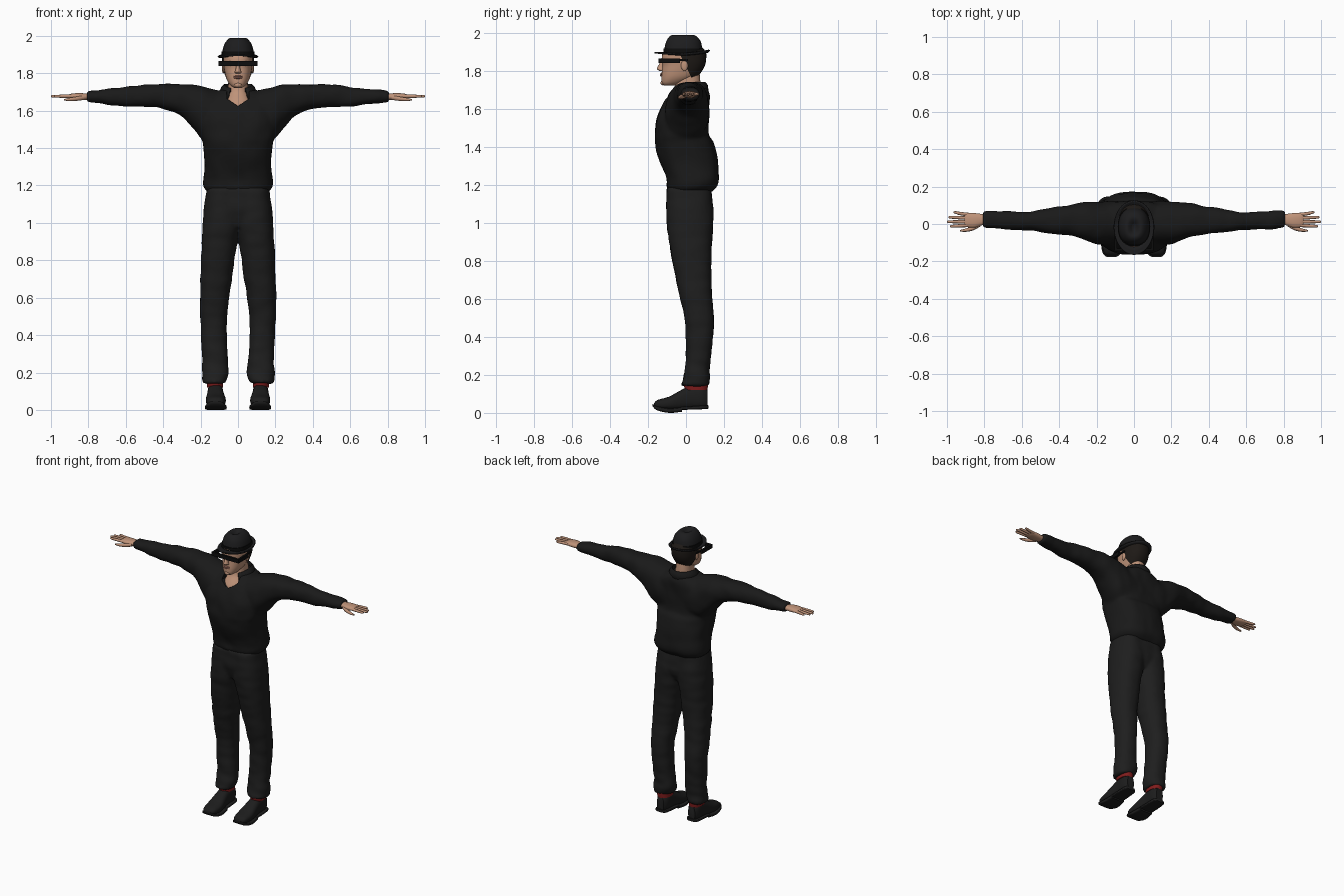
import bpy, bmesh, math
from mathutils import Vector, Matrix, noise

if "Cube" in bpy.data.objects:
    bpy.data.objects.remove(bpy.data.objects["Cube"])


def material(name, r, g, b):
    m = bpy.data.materials.new(name)
    m.use_nodes = True
    m.diffuse_color = (r, g, b, 1)
    bsdf = m.node_tree.nodes["Principled BSDF"]
    bsdf.inputs["Base Color"].default_value = (r, g, b, 1)
    bsdf.inputs["Roughness"].default_value = 0.8
    return m


SHIRT = material("black shirt", .010, .010, .010)
CLOTH = material("black trousers", .013, .013, .013)
LEATHER = material("black leather", .012, .012, .012)
FELT = material("black felt", .012, .012, .013)
VISOR = material("black plastic", .004, .004, .004)
SKIN = material("skin", .52, .29, .19)
LIPS = material("lips", .38, .17, .13)
HAIR = material("dark hair", .013, .010, .008)
RED = material("red sock", .22, .012, .012)


def smooth_rings(rings, steps):
    """Catmull-Rom interpolation between the given rings."""
    out = []
    for i in range(len(rings) - 1):
        a, b, c, d = (rings[max(0, min(len(rings) - 1, i + k))] for k in (-1, 0, 1, 2))
        for s in range(steps):
            t = s / steps
            out.append([q + t * (r - p + t * (2*p - 5*q + 4*r - w + t * (3*(q - r) + w - p))) / 2
                        for p, q, r, w in zip(a, b, c, d)])
    return out + [list(rings[-1])]


def loft(bm, axis, rings, power=2.3, sides=28, steps=3):
    """Closed skin over rounded sections: (position, u min, u max, v min, v max)."""
    order = {"x": (2, 0, 1), "y": (0, 2, 1), "z": (0, 1, 2)}[axis]
    loops = []
    for t, u0, u1, v0, v1 in smooth_rings(rings, steps):
        loop = []
        for k in range(sides):
            a = math.tau * k / sides
            c, s = math.cos(a), math.sin(a)
            u = (u0 + u1) / 2 + (u1 - u0) / 2 * math.copysign(abs(c) ** (2 / power), c)
            v = (v0 + v1) / 2 + (v1 - v0) / 2 * math.copysign(abs(s) ** (2 / power), s)
            uvt = (u, v, t)
            loop.append(bm.verts.new([uvt[i] for i in order]))
        loops.append(loop)
    for lo, hi in zip(loops, loops[1:]):
        for k in range(sides):
            j = (k + 1) % sides
            bm.faces.new((lo[k], lo[j], hi[j], hi[k]))
    bm.faces.new(loops[0])
    bm.faces.new(loops[-1])


def ball(bm, center, size):
    m = Matrix.Translation(center) @ Matrix.Diagonal((*size, 1))
    bmesh.ops.create_uvsphere(bm, u_segments=16, v_segments=10, radius=1, matrix=m)


def box(bm, center, size):
    bmesh.ops.create_cube(bm, size=1, matrix=Matrix.Translation(center) @ Matrix.Diagonal((*size, 1)))


def reflect(bm):
    bmesh.ops.scale(bm, vec=(-1, 1, 1), verts=bm.verts)


def activate(ob):
    bpy.ops.object.select_all(action='DESELECT')
    ob.select_set(True)
    bpy.context.view_layer.objects.active = ob


def finish(bm, name, mat, angle=50):
    bmesh.ops.recalc_face_normals(bm, faces=bm.faces)
    me = bpy.data.meshes.new(name)
    bm.to_mesh(me)
    me.materials.append(mat)
    ob = bpy.data.objects.new(name, me)
    bpy.context.collection.objects.link(ob)
    activate(ob)
    bpy.ops.object.shade_smooth_by_angle(angle=math.radians(angle))
    return ob


def pair(bm, name, mat):
    finish(bm, "left_" + name, mat)
    reflect(bm)
    finish(bm, "right_" + name, mat)


def sew(ob, voxel, fold):
    """Fuse overlapping volumes into one garment, then press folds into it."""
    rem = ob.modifiers.new("fuse", 'REMESH')
    rem.mode, rem.voxel_size = 'VOXEL', voxel
    sm = ob.modifiers.new("soften", 'SMOOTH')
    sm.factor, sm.iterations = .5, 5
    activate(ob)
    bpy.ops.object.convert(target='MESH')
    moves = [v.normal * fold(v.co) for v in ob.data.vertices]
    for v, d in zip(ob.data.vertices, moves):
        v.co += d
    bpy.ops.object.shade_smooth_by_angle(angle=math.radians(60))


# Shirt: body and both sleeves fused, neckline cut open
body = [(1.16, .15, -.085, .13), (1.19, .18, -.1, .16), (1.23, .183, -.1, .172),
        (1.3, .176, -.125, .166), (1.37, .18, -.15, .156), (1.43, .186, -.162, .142),
        (1.46, .195, -.162, .12), (1.55, .21, -.152, .117), (1.63, .2, -.117, .122),
        (1.68, .15, -.08, .12), (1.71, .09, -.05, .105)]
sleeve = [(.08, -.1, .12, 1.42, 1.7), (.18, -.11, .12, 1.44, 1.725), (.24, -.09, .117, 1.505, 1.738),
          (.3, -.07, .11, 1.57, 1.74), (.36, -.058, .097, 1.6, 1.74), (.45, -.047, .082, 1.62, 1.74),
          (.55, -.033, .064, 1.62, 1.733), (.65, -.028, .064, 1.628, 1.718),
          (.75, -.023, .067, 1.643, 1.708), (.807, -.022, .07, 1.646, 1.704)]
bm = bmesh.new()
loft(bm, "x", sleeve)
reflect(bm)
loft(bm, "x", sleeve)
loft(bm, "z", [(z, -w, w, f, b) for z, w, f, b in body], power=2.6)
shirt = finish(bm, "shirt", SHIRT)
sew(shirt, .011, lambda p: .002 + .006 * noise.noise(Vector((p.x * 14, p.y * 9, p.z * 11))))

bm = bmesh.new()
outline = [(0, 1.625), (.06, 1.665), (.06, 1.8), (-.06, 1.8), (-.06, 1.665)]
front = bm.faces.new([bm.verts.new((x, -.3, z)) for x, z in outline])
ext = bmesh.ops.extrude_face_region(bm, geom=[front])["geom"]
bmesh.ops.translate(bm, vec=(0, .29, 0), verts=[e for e in ext if isinstance(e, bmesh.types.BMVert)])
cutter = finish(bm, "neckline_cutter", SHIRT)
cutter.hide_render = True
cut = shirt.modifiers.new("neckline", 'BOOLEAN')
cut.operation, cut.object = 'DIFFERENCE', cutter
activate(shirt)
bpy.ops.object.convert(target='MESH')
bpy.data.objects.remove(cutter)

# Open collar wrapped round the back of the neck
bm = bmesh.new()
rows = []
for k in range(25):
    a = math.radians(-150 + k * 12.5)
    s, c = math.sin(a), math.cos(a)
    drop = .025 * max(0, -c)
    rows.append([bm.verts.new((s * r, .02 + c * d, z - drop))
                 for r, d, z in ((.108, .1, 1.68), (.09, .095, 1.725), (.074, .082, 1.742), (.068, .072, 1.7))])
for p, q in zip(rows, rows[1:]):
    for i in range(3):
        bm.faces.new((p[i], q[i], q[i + 1], p[i + 1]))
collar = finish(bm, "collar", SHIRT)
collar.modifiers.new("thickness", 'SOLIDIFY').thickness = .006

# Trousers: two legs fused at the hips
leg = [(.145, .07, .186, -.022, .12), (.19, .05, .195, -.012, .122), (.25, .055, .19, 0, .124),
       (.4, .062, .195, 0, .14), (.5, .06, .2, -.005, .145), (.6, .05, .202, -.03, .136),
       (.7, .035, .2, -.05, .132), (.8, .02, .196, -.07, .132), (.9, .006, .192, -.087, .136),
       (.97, -.01, .188, -.097, .14), (1.06, -.02, .182, -.102, .142), (1.18, -.02, .165, -.1, .13)]
bm = bmesh.new()
loft(bm, "z", leg)
reflect(bm)
loft(bm, "z", leg)
loft(bm, "z", [(.98, -.15, .15, -.07, .11), (1.06, -.181, .181, -.1, .14), (1.19, -.165, .165, -.1, .13)])
trousers = finish(bm, "trousers", CLOTH)
sew(trousers, .01, lambda p: .002 + (.004 + .009 * max(0, 1 - p.z / .35))
    * noise.noise(Vector((p.x * 9, p.y * 9, p.z * 18))))

# Shoes and socks
bm = bmesh.new()
loft(bm, "y", [(-.168, .095, .145, .03, .05), (-.15, .075, .163, .02, .068), (-.09, .065, .172, .015, .085),
               (-.035, .073, .167, .015, .115), (.02, .08, .162, .02, .142), (.08, .08, .162, .02, .146),
               (.112, .095, .148, .025, .125)], power=2.5)
loft(bm, "y", [(-.176, .095, .145, .036, .048), (-.155, .07, .168, .015, .036), (-.09, .06, .177, 0, .024),
               (-.02, .068, .17, .006, .03)], power=5)
loft(bm, "y", [(-.03, .07, .168, .016, .032), (.03, .073, .168, .017, .035),
               (.1, .078, .164, .02, .04), (.118, .095, .148, .022, .04)], power=5)
pair(bm, "shoe", LEATHER)
bm = bmesh.new()
loft(bm, "z", [(.12, .08, .165, -.005, .113), (.16, .082, .168, -.012, .116), (.2, .085, .16, .01, .11)])
pair(bm, "sock", RED)

# Hands: palm, four fingers and a thumb
bm = bmesh.new()
loft(bm, "x", [(.78, -.003, .05, 1.657, 1.693), (.81, -.006, .053, 1.657, 1.692),
               (.85, -.019, .058, 1.658, 1.694), (.89, -.017, .059, 1.663, 1.691),
               (.905, -.012, .056, 1.668, 1.686)])
for y0, y1, tip in ((.05, .062, .965), (.031, .036, .992), (.012, .012, 1), (-.007, -.012, .985)):
    loft(bm, "x", [(x, y - r, y + r, 1.677 - r, 1.677 + r) for x, y, r in (
        (.88, y0, .0095), (.93, (y0 + y1) / 2, .009), (tip - .01, y1, .007), (tip, y1, .003))], 2, 10)
loft(bm, "x", [(x, y - r, y + r, z - r, z + r) for x, y, z, r in (
    (.82, .0, 1.67, .012), (.86, -.022, 1.664, .012), (.9, -.033, 1.66, .009), (.93, -.036, 1.658, .004))], 2, 10)
pair(bm, "hand", SKIN)

# Head, neck, nose and ears
skull = [(1.722, .02, -.115, -.06), (1.735, .04, -.128, -.02), (1.765, .06, -.13, .045),
         (1.8, .07, -.127, .075), (1.83, .075, -.124, .09), (1.86, .078, -.128, .096),
         (1.9, .076, -.12, .094), (1.94, .05, -.08, .06)]
bm = bmesh.new()
loft(bm, "z", [(z, -w, w, f, b) for z, w, f, b in skull])
loft(bm, "z", [(1.58, -.08, .08, -.11, .08), (1.63, -.08, .08, -.108, .08), (1.665, -.07, .07, -.088, .08),
               (1.7, -.056, .056, -.064, .078), (1.75, -.052, .052, -.055, .075), (1.8, -.05, .05, -.05, .07)])
loft(bm, "z", [(1.798, -.012, .012, -.136, -.11), (1.806, -.018, .018, -.15, -.11),
               (1.815, -.014, .014, -.152, -.11), (1.845, -.008, .008, -.136, -.11)], 2, 12)
ball(bm, (0, -.122, 1.737), (.02, .012, .013))
for side in (-1, 1):
    ball(bm, (side * .079, -.008, 1.828), (.007, .018, .029))
finish(bm, "head", SKIN)
bm = bmesh.new()
for z in (1.775, 1.783):
    ball(bm, (0, -.128, z), (.024, .009, .005))
finish(bm, "lips", LIPS)

# Hair: enlarged skull shell trimmed along the hairline
bm = bmesh.new()
loft(bm, "z", [(z, -w - .006, w + .006, f, b + .01) for z, w, f, b in skull])
for point, normal in (((0, .012, 1.8), (0, 1, .5)), ((0, 0, 1.758), (0, .2, 1))):
    bmesh.ops.bisect_plane(bm, geom=bm.verts[:] + bm.edges[:] + bm.faces[:], plane_co=point,
                           plane_no=normal, clear_inner=True)
finish(bm, "hair", HAIR)

# Wraparound glasses
bm = bmesh.new()
box(bm, (0, -.137, 1.853), (.21, .014, .026))
for side in (-1, 1):
    box(bm, (side * .098, -.088, 1.853), (.014, .112, .026))
    box(bm, (side * .088, -.02, 1.856), (.008, .06, .01))
finish(bm, "glasses", VISOR, 30)

# Hat: pinched crown, band and curved brim
crown = [(1.885, .085, -.118, .088), (1.92, .083, -.113, .085), (1.955, .073, -.104, .077),
         (1.98, .055, -.088, .058), (1.989, .038, -.07, .035), (1.984, .024, -.055, .015), (1.974, .01, -.04, 0)]
bm = bmesh.new()
loft(bm, "z", [(z, -w, w, f, b) for z, w, f, b in crown])
finish(bm, "hat_crown", FELT)
bm = bmesh.new()
loft(bm, "z", [(z, -.087, .087, -.119, .09) for z in (1.893, 1.917)], steps=1)
finish(bm, "hat_band", VISOR)
bm = bmesh.new()
rows = []
for k in range(48):
    a = math.tau * k / 48
    c, s = math.cos(a), math.sin(a)
    rows.append([bm.verts.new((c * .104 * r, -.022 + s * .143 * r,
                               1.9 + lift * (.5 + .5 * s) - .012 * r * c * c))
                 for r, lift in ((.7, 0), (.85, -.002), (.95, .003), (1, .012))])
for k, p in enumerate(rows):
    q = rows[(k + 1) % 48]
    for i in range(3):
        bm.faces.new((p[i], p[i + 1], q[i + 1], q[i]))
brim = finish(bm, "hat_brim", FELT)
brim.modifiers.new("thickness", 'SOLIDIFY').thickness = .008
